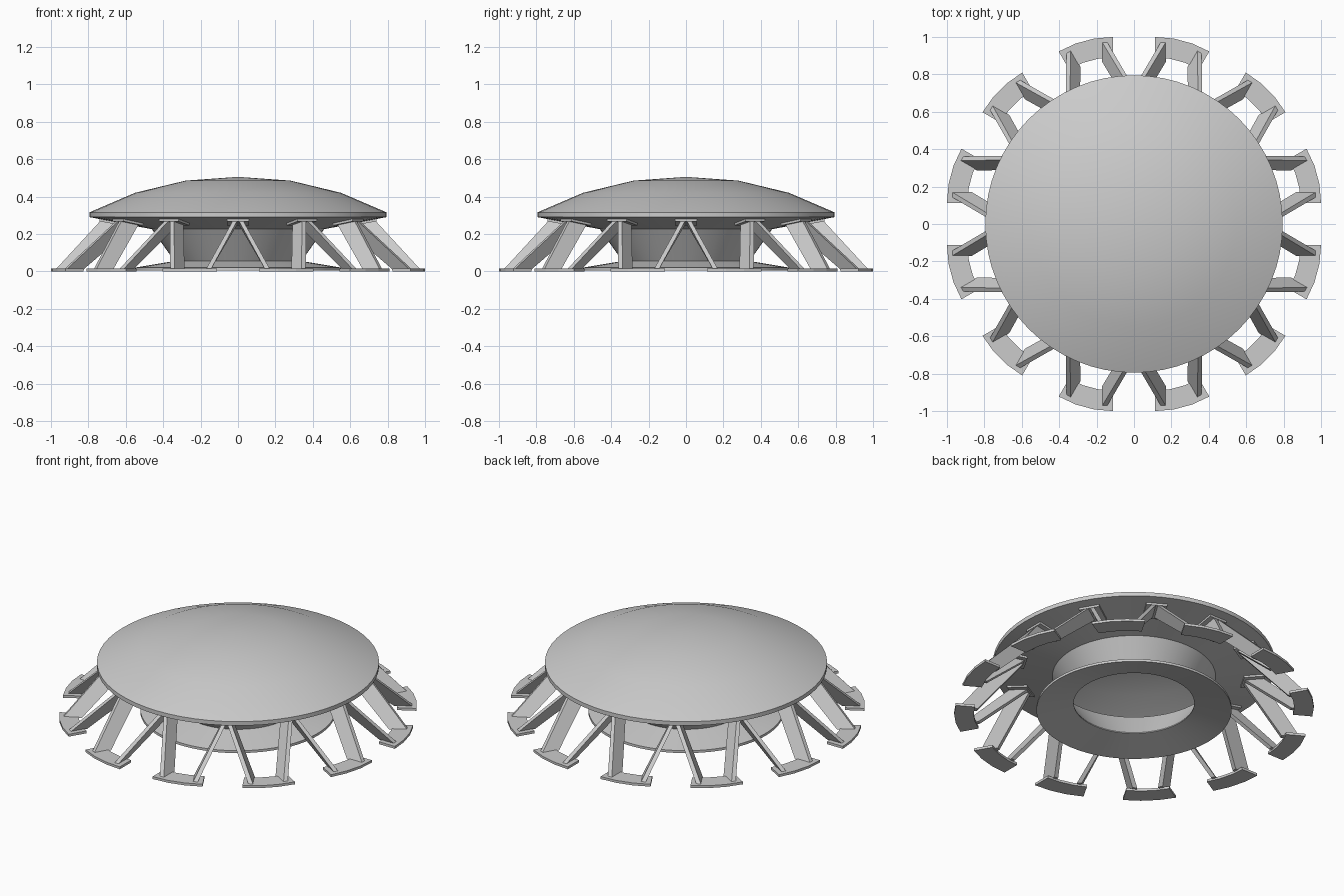
import bpy, bmesh
from math import sin, cos, radians
from mathutils import Matrix, Vector

if "Cube" in bpy.data.objects:
    bpy.data.objects.remove(bpy.data.objects["Cube"])


def finish(bm, name, smooth=False):
    bmesh.ops.recalc_face_normals(bm, faces=bm.faces[:])
    mesh = bpy.data.meshes.new(name)
    bm.to_mesh(mesh)
    bm.free()
    ob = bpy.data.objects.new(name, mesh)
    bpy.context.collection.objects.link(ob)
    if smooth:
        bpy.ops.object.select_all(action='DESELECT')
        ob.select_set(True)
        bpy.context.view_layer.objects.active = ob
        bpy.ops.object.shade_smooth_by_angle(angle=radians(30))
    return ob


def lathe(name, profile, steps=64):
    bm = bmesh.new()
    verts = [bm.verts.new((r, 0, z)) for r, z in profile]
    edges = [bm.edges.new(p) for p in zip(verts, verts[1:])]
    bmesh.ops.spin(bm, geom=verts + edges, cent=(0, 0, 0), axis=(0, 0, 1),
                   angle=radians(360), steps=steps)
    bmesh.ops.remove_doubles(bm, verts=bm.verts[:], dist=0.0005)
    return finish(bm, name, True)


def prism(name, bottom, top, angle):
    """Solid between two matching outlines, turned about z."""
    bm = bmesh.new()
    turn = Matrix.Rotation(angle, 4, 'Z')
    a = [bm.verts.new(turn @ Vector(p)) for p in bottom]
    b = [bm.verts.new(turn @ Vector(p)) for p in top]
    bm.faces.new(a)
    bm.faces.new(b)
    n = len(a)
    for i in range(n):
        j = (i + 1) % n
        bm.faces.new((a[i], a[j], b[j], b[i]))
    return finish(bm, name)


# Hollow dome with rim and shallow underside
lathe("dome_shell", [(0, .505), (.28, .485), (.55, .42), (.795, .315),
                     (.795, .29), (.46, .225)])
# Open tapered drum below the dome
lathe("tapered_drum", [(.46, .225), (.34, .055)])
# Flared base ring
lathe("base_ring", [(.34, .055), (.55, .02), (.55, .005), (.34, .05), (.34, .055)])

# Curved foot outline: arc sector about a point part way out
arc = [radians(a) for a in (-15, -5, 5, 15)]
foot = [(.435 + .58 * cos(a), .58 * sin(a)) for a in arc]
foot += [(.435 + .47 * cos(a), .47 * sin(a)) for a in reversed(arc)]

for k in range(12):
    ang = radians(30 * k)
    prism(f"foot_{k}", [(x, y, 0) for x, y in foot],
          [(x, y, .015) for x, y in foot], ang + radians(15))
    # Bracket under the dome, following its slope
    pad = [(.62, -.06, .257), (.74, -.06, .279), (.74, .06, .279), (.62, .06, .257)]
    prism(f"bracket_{k}", [(x, y, z - .012) for x, y, z in pad],
          [(x, y, z + .003) for x, y, z in pad], ang)
    # Pair of slanted plate struts spreading to the neighbouring feet
    for s in (-1, 1):
        low = [(.87, .145), (.975, .145), (.975, .172), (.87, .172)]
        high = [(.63, .004), (.735, .004), (.735, .028), (.63, .028)]
        ztop = [.25, .27, .27, .25]
        prism(f"strut_{k}_{'left' if s > 0 else 'right'}",
              [(x, s * y, .01) for x, y in low],
              [(x, s * y, z) for (x, y), z in zip(high, ztop)], ang)
